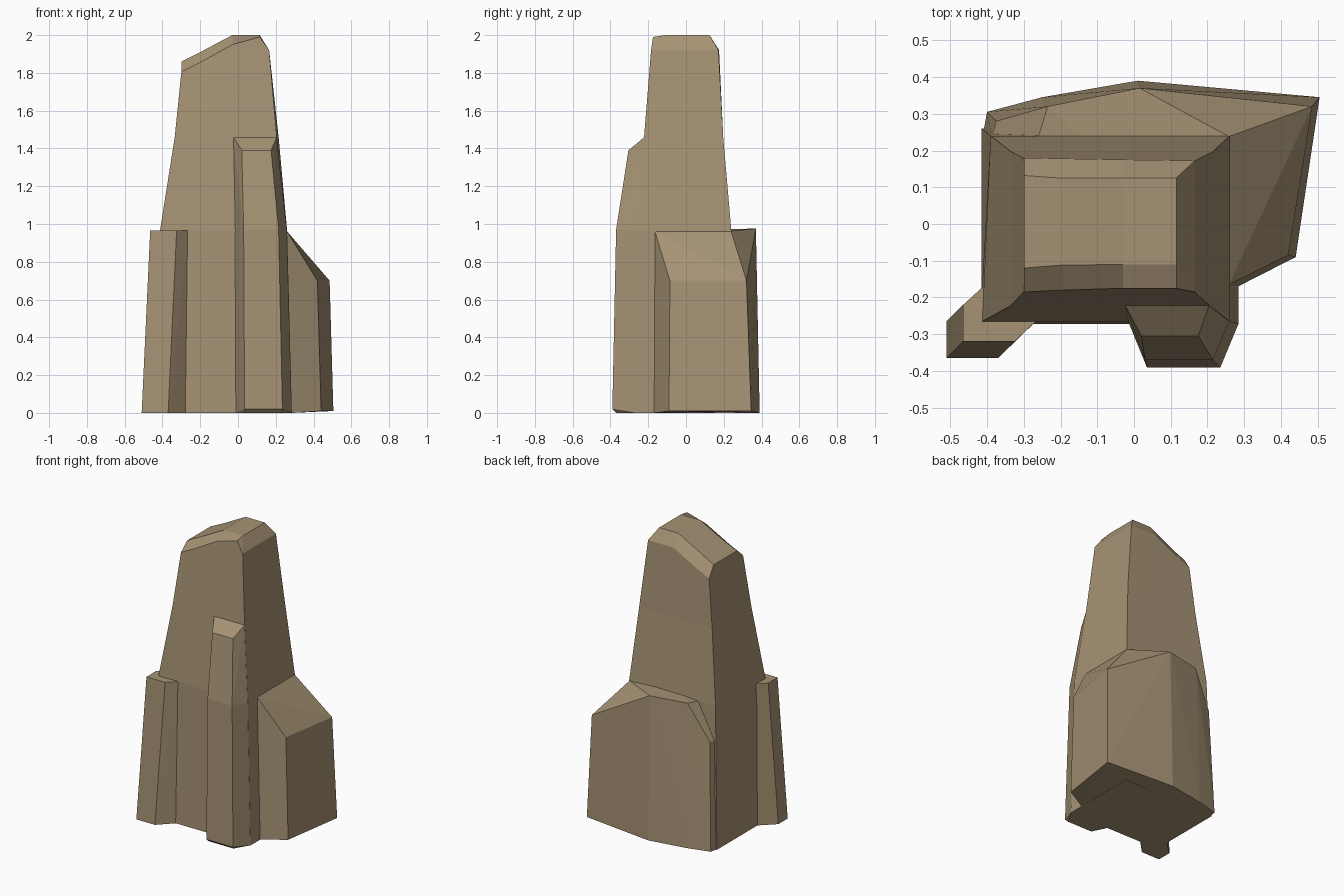
import bpy, bmesh

if "Cube" in bpy.data.objects:
    bpy.data.objects.remove(bpy.data.objects["Cube"])

stone = bpy.data.materials.new("sandstone")
stone.diffuse_color = (0.38, 0.29, 0.175, 1)
stone.use_nodes = True
stone.node_tree.nodes["Principled BSDF"].inputs["Base Color"].default_value = stone.diffuse_color


def finish(name, bm):
    bmesh.ops.recalc_face_normals(bm, faces=bm.faces)
    me = bpy.data.meshes.new(name)
    bm.to_mesh(me)
    bm.free()
    me.materials.append(stone)
    ob = bpy.data.objects.new(name, me)
    bpy.context.collection.objects.link(ob)
    return ob


def hull(name, pts):
    bm = bmesh.new()
    for p in pts:
        bm.verts.new(p)
    res = bmesh.ops.convex_hull(bm, input=bm.verts)
    junk = {v for v in res["geom_interior"] + res["geom_unused"] if isinstance(v, bmesh.types.BMVert)}
    bmesh.ops.delete(bm, geom=list(junk), context='VERTS')
    bmesh.ops.dissolve_limit(bm, angle_limit=0.02, verts=bm.verts, edges=bm.edges)
    return finish(name, bm)


# Tower: stacked rings, each with five columns along the front and five along the back
F = (0, .21, .58, .89, 1)


def ring(z, left_f, left_b, right_f, right_b, yf, yb):
    front = [(left_f + (right_f - left_f) * f, yf, z) for f in F]
    back = [(left_b + (right_b - left_b) * f, yb, z) for f in F]
    return front + back[::-1]


X = (-.30, -.20, -.03, .115, .165)


def cap_ring(yf, zf, yb, zb):
    front = list(zip(X, yf, zf))
    back = list(zip(X, yb, zb))
    return front + back[::-1]


rings = [
    ring(0, -.415, -.415, .285, .285, -.272, .26),
    ring(.965, -.413, -.39, .26, .26, -.265, .24),
    ring(1.46, -.335, -.335, .205, .215, -.222, .197),
    cap_ring((-.185, -.18, -.175, -.175, -.185), (1.805, 1.855, 1.95, 1.99, 1.92),
             (.18, .178, .175, .173, .172), (1.785, 1.83, 1.92, 1.92, 1.92)),
    cap_ring((-.12, -.112, -.11, -.11, -.185), (1.86, 1.91, 2, 2, 1.92),
             (.132, .125, .125, .125, .172), (1.86, 1.91, 2, 2, 1.92)),
]
bm = bmesh.new()
vs = [[bm.verts.new(p) for p in r] for r in rings]
for a, b in zip(vs, vs[1:]):
    for i in range(10):
        j = (i + 1) % 10
        bm.faces.new((a[i], a[j], b[j], b[i]))
bm.faces.new(vs[0][::-1])
t = vs[-1]
for i in range(4):
    bm.faces.new((t[i], t[i + 1], t[8 - i], t[9 - i]))
bmesh.ops.remove_doubles(bm, verts=bm.verts, dist=1e-4)
tower = finish("rock_tower", bm)

# Broad sloping shelf wrapping the back and right side
shelf = hull("back_shelf", [
    (-.41, .25, 0), (-.40, .305, 0), (-.25, .345, 0), (.01, .39, 0),
    (.505, .345, .01), (.44, -.09, .01), (.283, -.17, 0),
    (-.387, .235, .73), (-.375, .28, .733), (-.235, .32, .973), (.015, .37, .976),
    (.485, .32, .70), (.42, -.085, .70), (.258, -.165, .963),
    (.258, .238, .963), (-.015, .238, .963), (-.26, .238, .963)])

# Tall buttress on the front right
buttress = hull("front_buttress", [
    (.035, -.39, .02), (.235, -.39, .02), (.037, -.37, 0), (.225, -.37, 0),
    (-.013, -.268, 0), (.285, -.27, 0), (.03, -.37, .97), (.215, -.37, .97),
    (-.018, -.26, .965), (.26, -.262, .965),
    (.02, -.305, 1.39), (.175, -.305, 1.39), (-.025, -.22, 1.46), (.205, -.22, 1.46),
    (.1, 0, 0), (.1, 0, 1.4)])

# Short leaning pillar on the front left
pillar = hull("left_pillar", [
    (-.51, -.265, 0), (-.51, -.365, 0), (-.37, -.365, 0), (-.275, -.268, 0), (-.41, -.17, 0),
    (-.465, -.22, .965), (-.465, -.32, .965), (-.325, -.32, .965),
    (-.262, -.26, .965), (-.405, -.165, .965), (-.3, -.2, 0), (-.3, -.2, .965)])

# Fuse the parts into one rock
bpy.context.view_layer.objects.active = tower
for part in (shelf, buttress, pillar):
    m = tower.modifiers.new("fuse", 'BOOLEAN')
    m.operation = 'UNION'
    m.solver = 'EXACT'
    m.object = part
    bpy.ops.object.modifier_apply(modifier=m.name)
    bpy.data.objects.remove(part)
